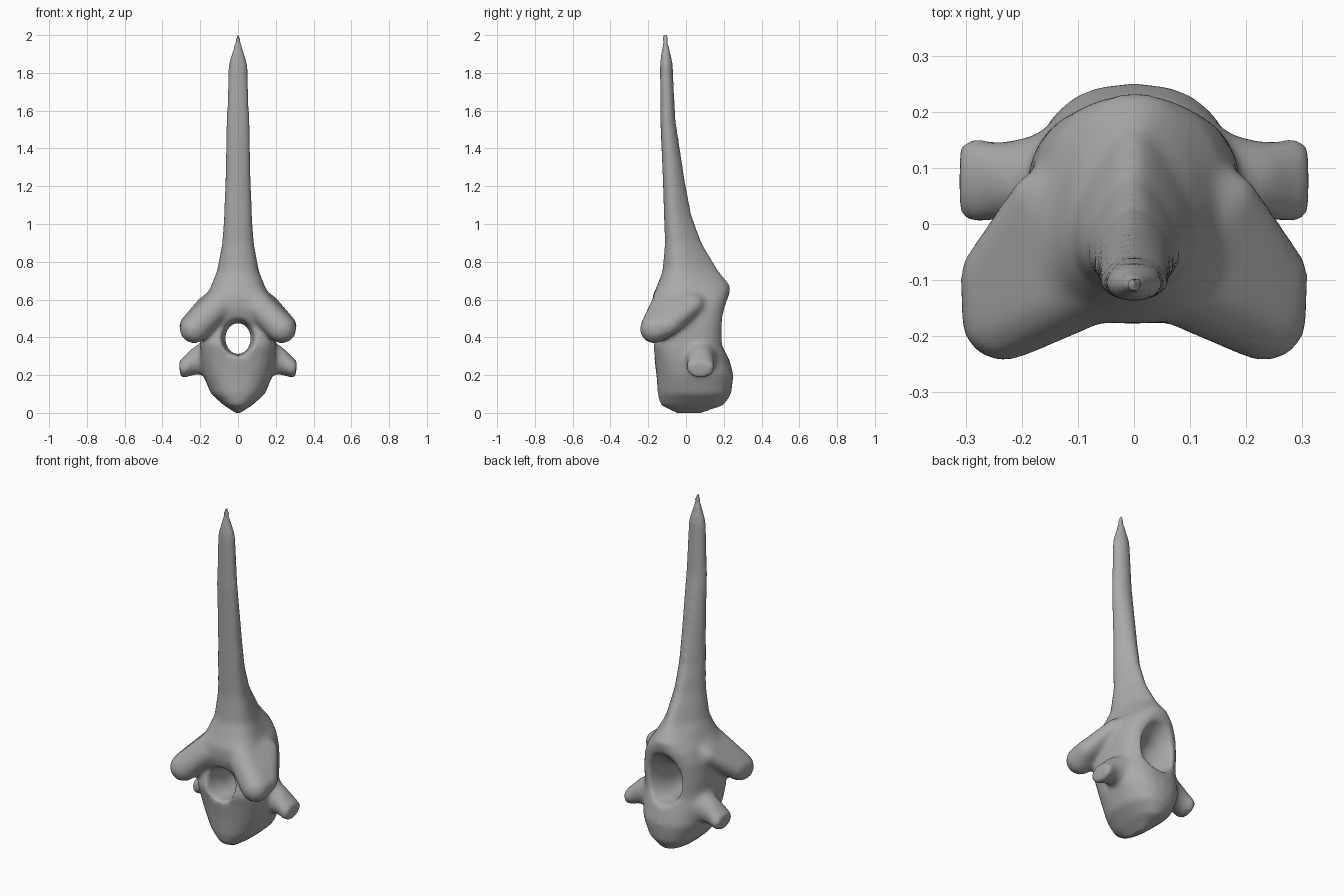
import bpy
import bmesh
from math import sin, cos, pi
from mathutils import Matrix

cube = bpy.data.objects.get("Cube")
if cube:
    bpy.data.objects.remove(cube, do_unlink=True)

bone = bpy.data.materials.new("bone grey")
bone.use_nodes = True
bone.diffuse_color = (0.4, 0.4, 0.4, 1)
bone.node_tree.nodes["Principled BSDF"].inputs["Base Color"].default_value = (0.4, 0.4, 0.4, 1)


def power(v, e):
    return abs(v) ** e * (1 if v > 0 else -1)


def oval(count=20, square=2.0):
    """Unit superellipse as (a, b) pairs."""
    angles = [2 * pi * i / count for i in range(count)]
    return [(power(cos(t), 2 / square), power(sin(t), 2 / square)) for t in angles]


def loft(bm, rings):
    """Closed skin through a list of equal-length rings."""
    rows = [[bm.verts.new(p) for p in ring] for ring in rings]
    for low, high in zip(rows, rows[1:]):
        for i in range(len(low)):
            j = (i + 1) % len(low)
            bm.faces.new((low[i], low[j], high[j], high[i]))
    bm.faces.new(rows[0])
    bm.faces.new(rows[-1])


def hull(bm, balls, side):
    """Convex hull around balls given as (x, y, z, radius)."""
    part = bmesh.new()
    for x, y, z, r in balls:
        place = Matrix.Translation((side * x, y, z))
        bmesh.ops.create_icosphere(part, subdivisions=2, radius=r, matrix=place)
    points = [v.co.copy() for v in part.verts]
    part.free()
    part = bmesh.new()
    for p in points:
        part.verts.new(p)
    result = bmesh.ops.convex_hull(part, input=part.verts)
    spare = set(result["geom_interior"] + result["geom_unused"])
    bmesh.ops.delete(part, geom=[g for g in spare if isinstance(g, bmesh.types.BMVert)],
                     context="VERTS")
    mesh = bpy.data.meshes.new("wing_part")
    part.to_mesh(mesh)
    part.free()
    bm.from_mesh(mesh)
    bpy.data.meshes.remove(mesh)


def make_object(name, bm):
    bmesh.ops.recalc_face_normals(bm, faces=bm.faces)
    mesh = bpy.data.meshes.new(name)
    bm.to_mesh(mesh)
    bm.free()
    obj = bpy.data.objects.new(name, mesh)
    bpy.context.collection.objects.link(obj)
    return obj


bm = bmesh.new()

# Body, arch and long spine: height, front, back, half width, back taper, squareness
sections = [
    (0.00, -0.05, 0.08, 0.012, 0.0, 2.2), (0.04, -0.135, 0.20, 0.075, 0.0, 2.3),
    (0.10, -0.15, 0.24, 0.143, 0.0, 2.4), (0.20, -0.157, 0.252, 0.185, 0.03, 2.5),
    (0.29, -0.168, 0.228, 0.198, 0.06, 2.7), (0.36, -0.182, 0.205, 0.198, 0.06, 3.0),
    (0.46, -0.15, 0.205, 0.195, 0.06, 3.2), (0.55, -0.178, 0.212, 0.188, 0.06, 3.3),
    (0.62, -0.178, 0.228, 0.165, 0.12, 3.0), (0.67, -0.155, 0.236, 0.135, 0.28, 2.5),
    (0.75, -0.125, 0.175, 0.102, 0.5, 2.0), (0.90, -0.112, 0.085, 0.077, 0.5, 2.0),
    (1.05, -0.118, 0.03, 0.07, 0.42, 2.0), (1.20, -0.122, 0.0, 0.067, 0.32, 2.0),
    (1.55, -0.137, -0.055, 0.062, 0.15, 2.0), (1.85, -0.139, -0.07, 0.051, 0.05, 2.0),
    (2.005, -0.12, -0.10, 0.005, 0.0, 2.0),
]
rings = []
for z, front, back, width, taper, square in sections:
    rings.append([(width * a * (1 - taper * b), (front + back) / 2 + (back - front) / 2 * b, z)
                  for a, b in oval(24, square)])
loft(bm, rings)

for side in (1, -1):
    # Drooping wing with a rounded forward lobe, filled towards the arch
    hull(bm, [(0.232, -0.168, 0.444, 0.08), (0.257, -0.09, 0.462, 0.056),
              (0.175, 0.05, 0.575, 0.045), (0.06, -0.095, 0.645, 0.055),
              (0.11, -0.13, 0.555, 0.067), (0.06, 0.08, 0.63, 0.05)], side)
    # Short side stub with a flared end: x, height, radius along y, radius along z
    stub = [(0.1, 0.29, 0.12, 0.11), (0.19, 0.287, 0.078, 0.086),
            (0.24, 0.27, 0.07, 0.07), (0.285, 0.24, 0.079, 0.054),
            (0.309, 0.23, 0.07, 0.046)]
    loft(bm, [[(side * (x + 0.1 * rz * b), 0.077 + ry * a, z + rz * b) for a, b in oval(16)]
              for x, z, ry, rz in stub])

vertebra = make_object("vertebra", bm)

# Flared canal cutter: y, half width, bottom, top
canal = [(-0.32, 0.12, 0.29, 0.52), (-0.17, 0.093, 0.302, 0.50), (-0.06, 0.068, 0.31, 0.475),
         (0.05, 0.07, 0.31, 0.485), (0.13, 0.085, 0.31, 0.53), (0.21, 0.115, 0.298, 0.60),
         (0.32, 0.145, 0.28, 0.66)]
bm = bmesh.new()
loft(bm, [[(rx * a, y, (low + high) / 2 + (high - low) / 2 * b) for a, b in oval(24)]
          for y, rx, low, high in canal])
cutter = make_object("canal_cutter", bm)
cutter.hide_render = True


# Fuse the parts and cut the canal
def fuse(name):
    remesh = vertebra.modifiers.new(name, "REMESH")
    remesh.mode = "VOXEL"
    remesh.voxel_size = 0.01


fuse("fuse_parts")
cut = vertebra.modifiers.new("cut_canal", "BOOLEAN")
cut.operation = "DIFFERENCE"
cut.solver = "EXACT"
cut.object = cutter
fuse("even_surface")

bpy.context.view_layer.update()
graph = bpy.context.evaluated_depsgraph_get()
baked = bpy.data.meshes.new_from_object(vertebra.evaluated_get(graph))
vertebra.modifiers.clear()
vertebra.data = baked
bpy.data.objects.remove(cutter, do_unlink=True)

# Soften the joins, leaving the spine tip and the keel crisp
bm = bmesh.new()
bm.from_mesh(baked)
soft = [v for v in bm.verts if 0.015 < v.co.z < 1.97]
for step in range(10):
    bmesh.ops.smooth_vert(bm, verts=soft, factor=0.5,
                          use_axis_x=True, use_axis_y=True, use_axis_z=True)
bm.to_mesh(baked)
bm.free()

baked.materials.clear()
baked.materials.append(bone)
for face in baked.polygons:
    face.material_index = 0
    face.use_smooth = True
